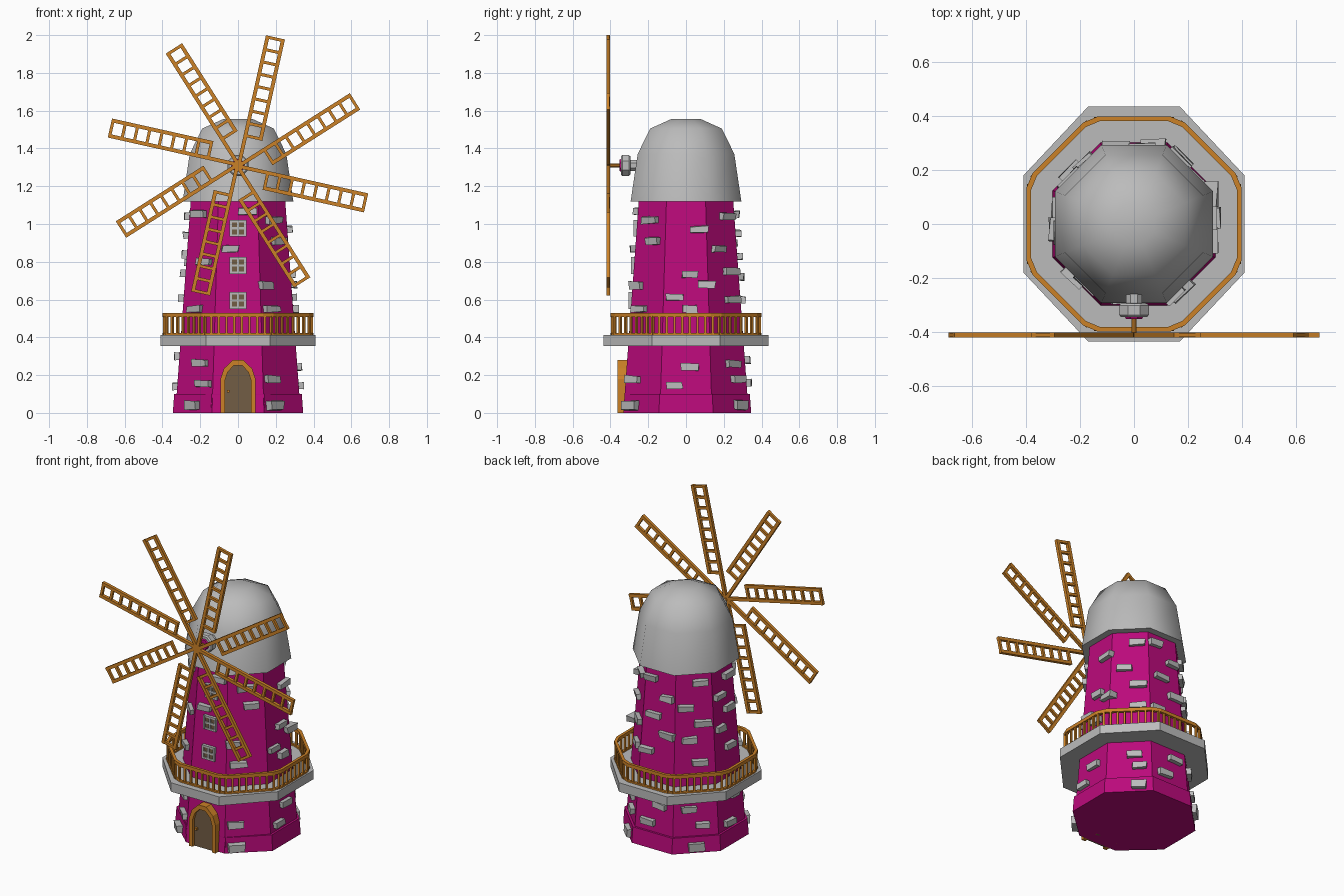
import bpy, bmesh, math, random
from math import sin, cos, radians, pi
from mathutils import Matrix, Vector

random.seed(4)
if "Cube" in bpy.data.objects:
    bpy.data.objects.remove(bpy.data.objects["Cube"])


def material(name, rgb):
    m = bpy.data.materials.new(name)
    m.use_nodes = True
    m.diffuse_color = (*rgb, 1)
    m.node_tree.nodes["Principled BSDF"].inputs["Base Color"].default_value = (*rgb, 1)
    return m


MAGENTA = material("magenta_wall", (0.50, 0.003, 0.20))
GREY = material("grey_stone", (0.50, 0.50, 0.50))
ORANGE = material("orange_wood", (0.60, 0.22, 0.02))
BROWN = material("brown_panel", (0.17, 0.11, 0.06))


def finish(name, bm, mat):
    bmesh.ops.recalc_face_normals(bm, faces=bm.faces)
    mesh = bpy.data.meshes.new(name)
    bm.to_mesh(mesh)
    bm.free()
    mesh.materials.append(mat)
    ob = bpy.data.objects.new(name, mesh)
    bpy.context.collection.objects.link(ob)
    return ob


def add_box(bm, size, matrix, jitter=0.0):
    verts = bmesh.ops.create_cube(bm, size=1)["verts"]
    for v in verts:
        v.co = Vector(c * s for c, s in zip(v.co, size))
        v.co += Vector(random.uniform(-jitter, jitter) for _ in range(3))
        v.co = matrix @ v.co


def octagon(apothem, z, stretch=1.0):
    r = apothem / cos(pi / 8)
    return [Vector((r * cos(pi / 8 + k * pi / 4), stretch * r * sin(pi / 8 + k * pi / 4), z))
            for k in range(8)]


def loft(name, rings, mat):
    bm = bmesh.new()
    loops = [[bm.verts.new(p) for p in ring] for ring in rings]
    for a, b in zip(loops, loops[1:]):
        for i in range(len(a)):
            j = (i + 1) % len(a)
            bm.faces.new((a[i], a[j], b[j], b[i]))
    bm.faces.new(loops[0])
    bm.faces.new(loops[-1])
    return finish(name, bm, mat)


def wall(z):
    """Distance from the axis to the tapering wall at height z."""
    return 0.332 - 0.073 * z


def on_wall(angle, t, z, out):
    """Frame on a wall side: local x outward, y along the side, z up."""
    return Matrix.Rotation(radians(angle), 4, "Z") @ Matrix.Translation((out, t, z))


# Tower body, plinth (cut back behind the door), platform
loft("tower", [octagon(wall(z), z) for z in (0, 1.13)], MAGENTA)
plinth_rings = [octagon(0.345, 0), octagon(0.338, 0.10)]
for ring in plinth_rings:
    for p in ring:
        if p.y < -0.3:
            p.y = -0.325
loft("plinth", plinth_rings, MAGENTA)
loft("platform", [octagon(0.41, z, 1.065) for z in (0.355, 0.412)], GREY)

# Domed cap
cap_profile = [(0.293, 1.12), (0.256, 1.37), (0.19, 1.505), (0.075, 1.557)]
cap = loft("cap", [octagon(r, z) for r, z in cap_profile], GREY)
bpy.ops.object.select_all(action="DESELECT")
cap.select_set(True)
bpy.context.view_layer.objects.active = cap
bpy.ops.object.shade_smooth_by_angle(angle=radians(50))


# Railing: rails with clipped corners and evenly spaced balusters
def rail(name, z, width, height):
    def ring(apothem, h):
        corners = octagon(apothem, h)
        points = []
        for i, p in enumerate(corners):
            points += [p.lerp(corners[i - 1], 0.1), p.lerp(corners[(i + 1) % 8], 0.1)]
        return points
    inner, outer = 0.4 - width, 0.4
    sections = [ring(outer, z), ring(outer, z + height), ring(inner, z + height), ring(inner, z)]
    bm = bmesh.new()
    loops = [[bm.verts.new(p) for p in s] for s in sections]
    for a, b in zip(loops, loops[1:] + loops[:1]):
        for i in range(16):
            j = (i + 1) % 16
            bm.faces.new((a[i], a[j], b[j], b[i]))
    finish(name, bm, ORANGE)


rail("top_rail", 0.508, 0.018, 0.022)
rail("bottom_rail", 0.412, 0.016, 0.010)
bm = bmesh.new()
for side in range(8):
    for i in range(8):
        add_box(bm, (0.012, 0.012, 0.10), on_wall(side * 45, (i - 3.5) * 0.0405, 0.463, 0.391))
finish("balusters", bm, ORANGE)

# Protruding stones: side angle -> (offset along side, height)
stones = {
    0: [(.07, .97), (.02, .73), (.11, .68), (-.06, .61), (.02, .55), (.02, .245), (-.06, .145)],
    45: [(.04, 1.04), (-.03, .87), (.05, .75), (.05, .6), (.03, .26), (.06, .18), (.06, .04)],
    90: [(-.06, 1.05), (.06, .95), (-.03, .83), (.07, .72), (-.07, .6), (.04, .28), (-.04, .16)],
    135: [(.04, 1.05), (-.05, .9), (.05, .8), (-.03, .7), (.03, .56), (-.04, .27), (.04, .17), (0, .04)],
    180: [(.05, 1.04), (-.05, .94), (.03, .84), (-.06, .74), (.02, .61), (.03, .3), (-.03, .14)],
    225: [(-.03, 1.055), (.03, .8), (-.02, .55), (.04, .265), (.07, .155), (.01, .04)],
    270: [(-.04, .87), (.05, 1.065)],
    315: [(0, 1.02), (.03, .91), (-.08, .675), (-.05, .55), (-.07, .18), (-.07, .04)],
}
bm = bmesh.new()
for angle, spots in stones.items():
    for t, z in spots:
        low = z < 0.1
        out = 0.345 if low else wall(z) + 0.002
        size = (0.05, random.uniform(0.08, 0.105), 0.05 if low else 0.036)
        add_box(bm, size, on_wall(angle, t, z, out), 0.005)
finish("wall_stones", bm, GREY)

# Windows: brown pane with a grey frame and cross bars
panes, frames = bmesh.new(), bmesh.new()
for z in (0.595, 0.78, 0.977):
    def piece(target, w, h, depth, dx=0, dz=0):
        add_box(target, (depth, w, h), on_wall(270, dx, z + dz, wall(z)))
    piece(panes, 0.08, 0.08, 0.018)
    for d in (-0.038, 0, 0.038):
        piece(frames, 0.012, 0.088, 0.032, dx=d)
        piece(frames, 0.088, 0.012, 0.03, dz=d)
finish("window_panes", panes, BROWN)
finish("window_frames", frames, GREY)


# Arched door with surround and handle
def arch(half, spring, top):
    side = [(half, 0), (half, spring), (half * 0.8, spring + (top - spring) * 0.55), (half * 0.3, top)]
    return side + [(-x, z) for x, z in reversed(side)]


def arch_ring(points, y):
    return [Vector((x, y, z)) for x, z in points]


outer, inner = arch(0.093, 0.18, 0.28), arch(0.068, 0.175, 0.252)
loft("door_panel", [arch_ring(inner, y) for y in (-0.25, -0.342)], BROWN)
bm = bmesh.new()
rows = [[bm.verts.new(p) for p in arch_ring(pts, y)]
        for pts, y in ((outer, -0.25), (outer, -0.362), (inner, -0.362), (inner, -0.25))]
for a, b in zip(rows, rows[1:] + rows[:1]):
    for i in range(len(a) - 1):
        bm.faces.new((a[i], a[i + 1], b[i + 1], b[i]))
for k in (0, -1):
    bm.faces.new([row[k] for row in rows])
finish("door_surround", bm, ORANGE)
bm = bmesh.new()
add_box(bm, (0.014, 0.02, 0.014), Matrix.Translation((-0.052, -0.348, 0.115)))
finish("door_handle", bm, ORANGE)


# Hub, axle and the eight ladder-like sails
AXIS_Z, SAIL_Y = 1.31, -0.412


def axle_part(name, radius, y0, y1, mat, sides=8):
    rings = [[Vector((r * cos((i + .5) * 2 * pi / sides), y, AXIS_Z + r * sin((i + .5) * 2 * pi / sides)))
              for i in range(sides)]
             for y, r in ((y0, radius * 0.88), (y0 + 0.008, radius), (y1 - 0.008, radius), (y1, radius * 0.88))]
    loft(name, rings, mat)


axle_part("hub", 0.06, -0.345, -0.295, GREY)
axle_part("hub_neck", 0.032, -0.30, -0.22, GREY)
axle_part("hub_disc", 0.036, -0.353, -0.33, MAGENTA)
axle_part("axle", 0.011, -0.422, -0.33, ORANGE)

bm = bmesh.new()
START, END, WIDTH, RUNGS = 0.155, 0.705, 0.097, 9
for k in range(8):
    frame = Matrix.Translation((0, SAIL_Y, AXIS_Z)) @ Matrix.Rotation(radians(12.6 + 45 * k), 4, "Y")

    def bar(x, z, w, h, depth):
        add_box(bm, (w, depth, h), frame @ Matrix.Translation((x, 0, z)))
    bar(0.004, END / 2, 0.02, END, 0.02)
    bar(WIDTH - 0.01, (START + END) / 2, 0.02, END - START, 0.02)
    for i in range(RUNGS):
        z = START + 0.008 + (END - START - 0.016) * i / (RUNGS - 1)
        bar(WIDTH / 2, z, WIDTH - 0.02, 0.016, 0.016)
finish("sails", bm, ORANGE)
